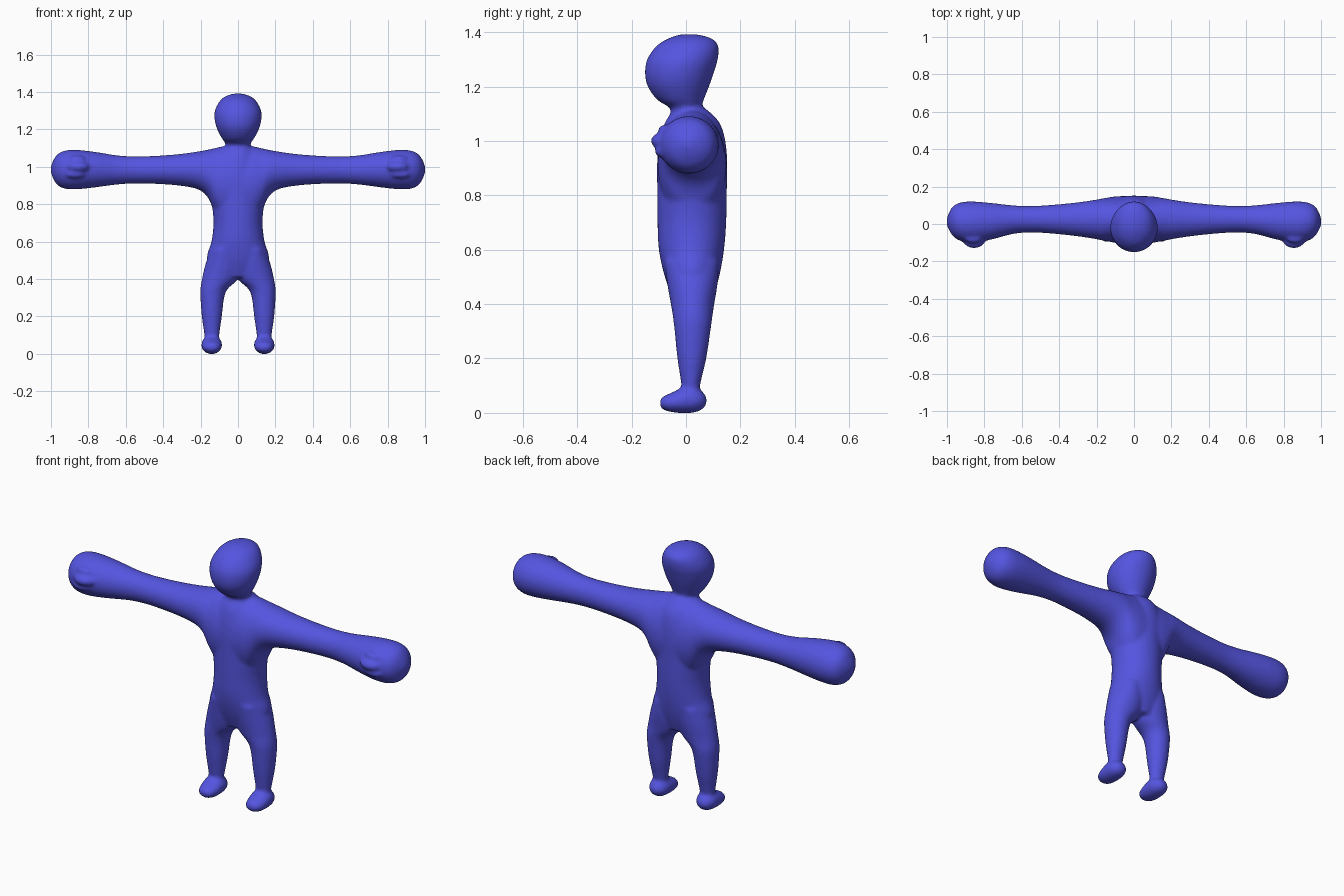
import bpy, bmesh, math
from mathutils import Matrix, Vector

blue = bpy.data.materials.new("blue")
blue.diffuse_color = (0.09, 0.09, 0.75, 1)
bm = bmesh.new()


def smooth_rows(rows, steps=4):
    """Catmull-Rom through the rows of numbers."""
    out = []
    n = len(rows)
    for i in range(n - 1):
        p = [Vector(rows[min(max(k, 0), n - 1)]) for k in range(i - 1, i + 3)]
        for s in range(steps):
            u = s / steps
            out.append(0.5 * (2 * p[1] + (p[2] - p[0]) * u
                              + (2 * p[0] - 5 * p[1] + 4 * p[2] - p[3]) * u ** 2
                              + (3 * p[1] - p[0] - 3 * p[2] + p[3]) * u ** 3))
    return out + [Vector(rows[-1])]


def loft(axis, rows, side=1, sides=40):
    """Closed tube of ellipses; row = (position on axis, a_low, a_high, b_low, b_high)."""
    rings = []
    for t, a0, a1, b0, b1 in smooth_rows(rows):
        ring = []
        for k in range(sides):
            ang = 2 * math.pi * k / sides
            a = (a0 + a1) / 2 + (a1 - a0) / 2 * math.cos(ang)
            b = (b0 + b1) / 2 + (b1 - b0) / 2 * math.sin(ang)
            x, y, z = {'x': (t, a, b), 'y': (a, t, b), 'z': (a, b, t)}[axis]
            ring.append(bm.verts.new((x * side, y, z)))
        rings.append(ring)
    for r0, r1 in zip(rings, rings[1:]):
        for k in range(sides):
            j = (k + 1) % sides
            bm.faces.new((r0[k], r0[j], r1[j], r1[k]))
    bm.faces.new(rings[0])
    bm.faces.new(rings[-1])


def ball(center, radii):
    bmesh.ops.create_uvsphere(bm, u_segments=24, v_segments=16, radius=1,
                              matrix=Matrix.Translation(center) @ Matrix.Diagonal((*radii, 1)))


# head, tilted back at the crown
loft('z', [(z, -w, w, y0, y1) for z, w, y0, y1 in [
    (1.08, .075, -.05, .06), (1.12, .065, -.058, .056), (1.15, .085, -.105, .065),
    (1.20, .111, -.141, .085), (1.25, .125, -.151, .102), (1.30, .124, -.143, .117),
    (1.35, .099, -.108, .119), (1.378, .066, -.062, .092), (1.392, .02, -.02, .04)]])

# torso
loft('z', [(z, -w, w, y0, y1) for z, w, y0, y1 in [
    (.41, .08, -.045, .095), (.50, .165, -.078, .122), (.60, .142, -.100, .140),
    (.70, .131, -.105, .148), (.80, .138, -.106, .150), (.95, .14, -.105, .151),
    (1.05, .11, -.085, .132), (1.10, .08, -.058, .095), (1.125, .055, -.045, .06)]])

# arms and hands, one tube from tip to tip
half = [
    (.07, -.104, .149, .71, 1.11), (.125, -.096, .144, .76, 1.10), (.16, -.09, .138, .835, 1.092),
    (.21, -.08, .129, .878, 1.083), (.30, -.066, .116, .898, 1.07), (.42, -.053, .104, .908, 1.06),
    (.55, -.045, .096, .911, 1.056), (.65, -.054, .10, .905, 1.062), (.75, -.08, .111, .892, 1.078),
    (.85, -.099, .12, .881, 1.09), (.92, -.093, .117, .882, 1.088), (.965, -.068, .097, .902, 1.068),
    (.99, -.03, .06, .94, 1.03), (1.001, -.005, .025, .975, 1.0)]
loft('x', [(-r[0], *r[1:]) for r in reversed(half)] + half)

for side in (-1, 1):
    # leg
    loft('z', [
        (.05, .105, .175, -.015, .05), (.10, .100, .180, -.017, .052), (.20, .086, .194, -.032, .075),
        (.30, .074, .201, -.042, .090), (.35, .053, .201, -.048, .097), (.40, .0, .193, -.056, .104),
        (.48, -.02, .174, -.07, .117), (.56, .02, .145, -.08, .12)], side)
    # foot
    loft('y', [
        (-.097, .130, .150, .03, .046), (-.085, .104, .176, .012, .06), (-.05, .089, .192, .002, .076),
        (0, .085, .196, -.001, .098), (.04, .091, .190, .003, .093), (.066, .109, .172, .018, .073),
        (.077, .130, .150, .038, .052)], side)
    # curled fingers on the front of the hand
    ball((side * .855, -.088, 1.000), (.06, .042, .030))
    ball((side * .870, -.085, .960), (.055, .030, .022))
    ball((side * .860, -.078, 1.042), (.045, .024, .018))

# fuse everything into one soft skin
bmesh.ops.recalc_face_normals(bm, faces=bm.faces[:])
mesh = bpy.data.meshes.new("body")
bm.to_mesh(mesh)
bm.free()
mesh.materials.append(blue)
body = bpy.data.objects.new("body", mesh)
bpy.context.collection.objects.link(body)
fuse = body.modifiers.new("fuse", 'REMESH')
fuse.mode = 'VOXEL'
fuse.voxel_size = 0.009
fuse.use_smooth_shade = True
soften = body.modifiers.new("soften", 'SMOOTH')
soften.factor = 0.5
soften.iterations = 8
